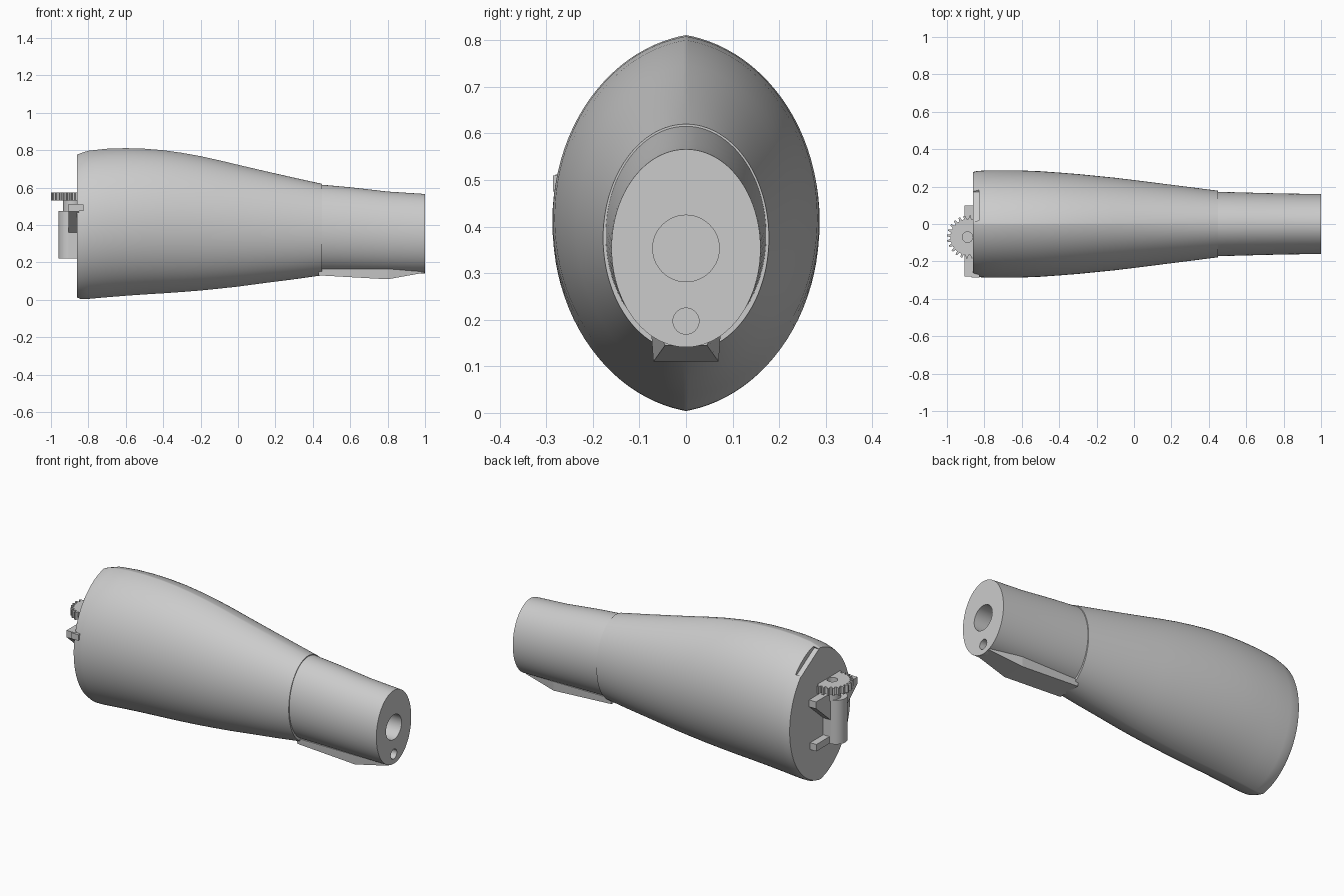
import bpy, bmesh, math
from mathutils import Matrix, Vector

if "Cube" in bpy.data.objects:
    bpy.data.objects.remove(bpy.data.objects["Cube"])

GREY = (0.6, 0.6, 0.6, 1)
grey = bpy.data.materials.new("plain grey")
grey.use_nodes = True
grey.diffuse_color = GREY
grey.node_tree.nodes["Principled BSDF"].inputs["Base Color"].default_value = GREY


def finish(name, bm):
    bmesh.ops.recalc_face_normals(bm, faces=bm.faces)
    mesh = bpy.data.meshes.new(name)
    bm.to_mesh(mesh)
    bm.free()
    mesh.materials.append(grey)
    obj = bpy.data.objects.new(name, mesh)
    bpy.context.collection.objects.link(obj)
    return obj


def activate(obj):
    bpy.ops.object.select_all(action='DESELECT')
    obj.select_set(True)
    bpy.context.view_layer.objects.active = obj


def smooth(obj):
    activate(obj)
    bpy.ops.object.shade_smooth_by_angle(angle=math.radians(30))


def cut(obj, cutter):
    activate(obj)
    mod = obj.modifiers.new("cut", 'BOOLEAN')
    mod.operation, mod.solver, mod.object = 'DIFFERENCE', 'EXACT', cutter
    bpy.ops.object.modifier_apply(modifier=mod.name)
    bpy.data.objects.remove(cutter)


def bridge(bm, rings):
    for r, s in zip(rings, rings[1:]):
        for i in range(len(r)):
            j = (i + 1) % len(r)
            bm.faces.new((r[i], r[j], s[j], s[i]))
    bm.faces.new(rings[0])
    bm.faces.new(rings[-1])


def loft(name, stations, sides=96):
    """Each station: x, bottom z, top z, half width, pointedness of the ridge."""
    bm = bmesh.new()
    rings = []
    for x, low, high, half, point in stations:
        b, a = (high - low) / 2, half + point
        bb = b / math.sqrt(1 - (point / a) ** 2)
        ring = []
        for i in range(sides):
            t = 2 * math.pi * i / sides
            z = b * math.cos(t)
            y = max(0, a * math.sqrt(max(0, 1 - (z / bb) ** 2)) - point)
            ring.append(bm.verts.new((x, math.copysign(y, math.sin(t)), (low + high) / 2 + z)))
        rings.append(ring)
    bridge(bm, rings)
    return finish(name, bm)


def prism(name, points, base, height, axis='Z'):
    """Extrude an outline: (x, y) upwards, or (y, z) along x."""
    bm = bmesh.new()
    rings = []
    for h in (base, base + height):
        rings.append([bm.verts.new((u, v, h) if axis == 'Z' else (h, u, v)) for u, v in points])
    bridge(bm, rings)
    return finish(name, bm)


def box(name, lo, hi):
    return prism(name, [(lo[0], lo[1]), (hi[0], lo[1]), (hi[0], hi[1]), (lo[0], hi[1])],
                 lo[2], hi[2] - lo[2])


def circle(cx, cy, r, n=48):
    return [(cx + r * math.cos(2 * math.pi * i / n), cy + r * math.sin(2 * math.pi * i / n))
            for i in range(n)]


# Main tapered shell, ridged at the wide end
shell = loft("shell", [
    (-0.86, 0.012, 0.776, 0.278, 0.05), (-0.84, 0.004, 0.785, 0.283, 0.05),
    (-0.80, 0.005, 0.797, 0.286, 0.05), (-0.70, 0.014, 0.808, 0.287, 0.05),
    (-0.60, 0.022, 0.811, 0.286, 0.05), (-0.50, 0.029, 0.808, 0.282, 0.045),
    (-0.40, 0.035, 0.800, 0.275, 0.04), (-0.30, 0.042, 0.786, 0.267, 0.035),
    (-0.20, 0.050, 0.768, 0.257, 0.03), (-0.10, 0.060, 0.746, 0.247, 0.025),
    (0.0, 0.071, 0.722, 0.235, 0.02), (0.15, 0.091, 0.687, 0.216, 0.012),
    (0.30, 0.110, 0.653, 0.197, 0.005), (0.45, 0.131, 0.620, 0.178, 0)])
cut(shell, prism("notch_cutter", [(0.01, 0.772), (0.17, 0.675), (0.3, 0.75), (0.1, 0.9)],
                 -0.9, 0.07, 'X'))
smooth(shell)

# Narrow neck with a large bore and a small one
neck = loft("neck", [(0.42, 0.148, 0.618, 0.173, 0), (0.60, 0.146, 0.602, 0.168, 0),
                     (0.80, 0.143, 0.579, 0.163, 0), (1.0, 0.141, 0.566, 0.16, 0)])
for z, r in ((0.353, 0.0715), (0.197, 0.028)):
    cut(neck, prism("bore_cutter", circle(0, z, r), 0.6, 0.6, 'X'))
smooth(neck)

# Keel fairing under the neck
bm = bmesh.new()
rings = []
for x, low, half, top in ((0.43, 0.131, 0.07, 0.165), (0.8, 0.11, 0.07, 0.165), (0.995, 0.145, 0.045, 0.155)):
    rings.append([bm.verts.new(p) for p in
                  ((x, -half, low), (x, half, low), (x, half + 0.004, top), (x, -half - 0.004, top))])
bridge(bm, rings)
finish("keel_fairing", bm)

# Toothed wheel with a shaft hole
CX, CY, TEETH = -0.885, -0.07, 24
outline = []
for i in range(TEETH):
    for step, r in ((0, 0.097), (0.4, 0.097), (0.55, 0.115), (0.85, 0.115)):
        t = 2 * math.pi * (i + step) / TEETH
        outline.append((CX + r * math.cos(t), CY + r * math.sin(t)))
gear = prism("gear", outline, 0.53, 0.043)
cut(gear, prism("shaft_cutter", circle(CX - 0.005, CY, 0.028, 32), 0.5, 0.1))

# Motor below the wheel
smooth(prism("motor", circle(-0.9, -0.09, 0.06), 0.22, 0.255))
box("motor_back", (-0.905, -0.15, 0.22), (-0.85, -0.03, 0.475))
smooth(prism("gear_hub", circle(CX, CY, 0.05), 0.47, 0.062))

# Mounting flange with a gusset on each side
box("flange", (-0.905, -0.28, 0.472), (-0.85, 0.1, 0.512))
box("flange_tab", (-0.87, -0.286, 0.475), (-0.825, -0.2, 0.51))
for side, name in ((-1, "right_gusset"), (1, "left_gusset")):
    prism(name, [(-0.09 + side * 0.19, 0.473), (-0.09 + side * 0.05, 0.473),
                 (-0.09 + side * 0.05, 0.35)], -0.905, 0.055, 'X')
box("motor_foot", (-0.9, -0.04, 0.22), (-0.85, 0.09, 0.26))
